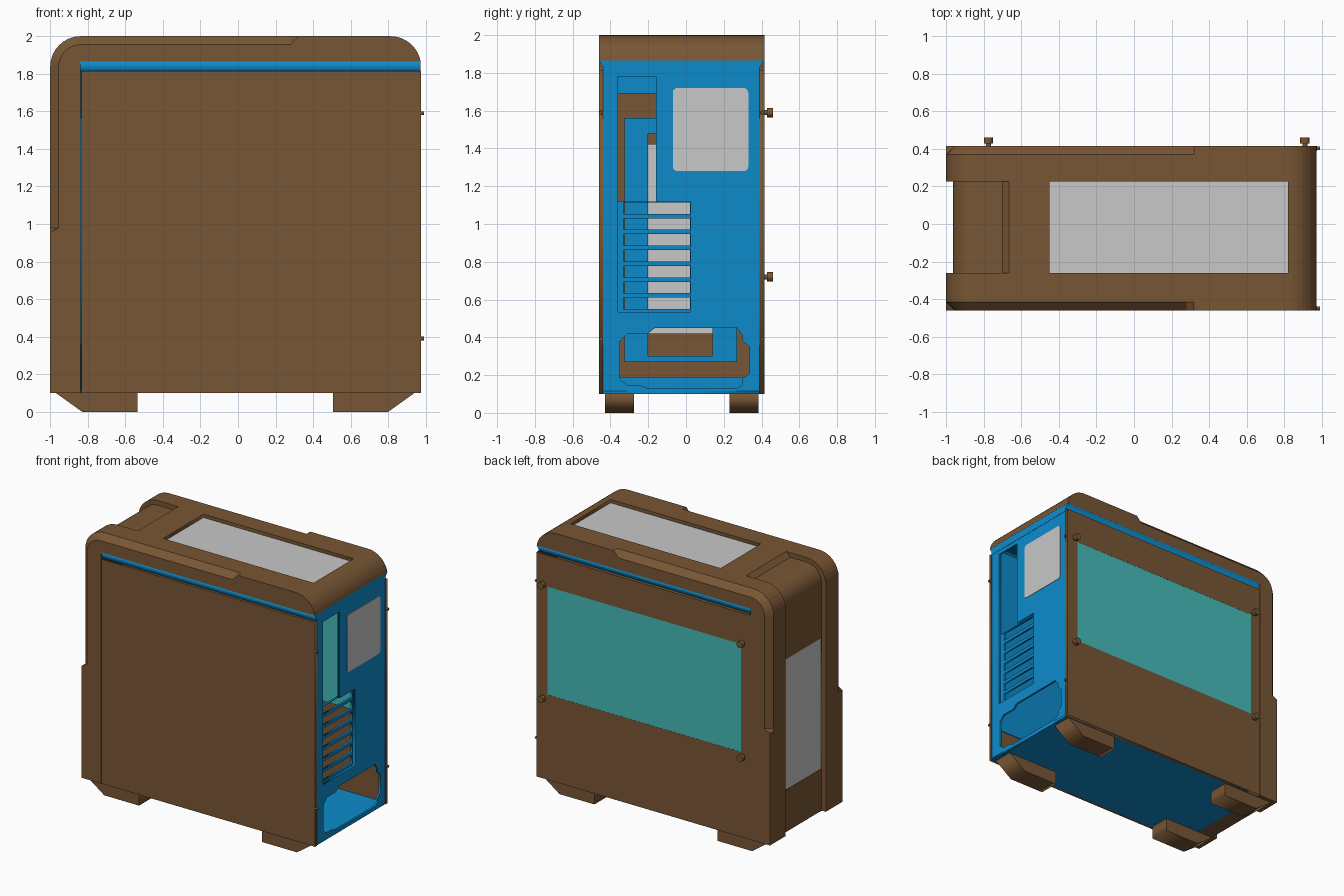
import bpy, bmesh
from math import cos, sin, radians
from mathutils import Matrix

cube = bpy.data.objects.get("Cube")
if cube:
    bpy.data.objects.remove(cube)


def material(name, rgb):
    m = bpy.data.materials.new(name)
    m.use_nodes = True
    m.diffuse_color = (*rgb, 1)
    m.node_tree.nodes["Principled BSDF"].inputs["Base Color"].default_value = (*rgb, 1)
    return m


BROWN = material("brown panel", (0.19, 0.094, 0.035))
BLUE = material("blue chassis", (0.004, 0.26, 0.6))
GREY = material("light grey mesh", (0.58, 0.58, 0.58))
TEAL = material("teal window", (0.06, 0.5, 0.49))

AXES = {"x": Matrix(((0, 0, 1), (1, 0, 0), (0, 1, 0))),
        "y": Matrix(((1, 0, 0), (0, 0, -1), (0, 1, 0))),
        "z": Matrix.Identity(3)}


def finish(name, bm, mat):
    bmesh.ops.remove_doubles(bm, verts=bm.verts, dist=0.0002)
    bmesh.ops.recalc_face_normals(bm, faces=bm.faces)
    mesh = bpy.data.meshes.new(name)
    bm.to_mesh(mesh)
    bm.free()
    mesh.materials.append(mat)
    ob = bpy.data.objects.new(name, mesh)
    bpy.context.collection.objects.link(ob)
    return ob


def rect(u0, u1, v0, v1):
    return [(u0, v0), (u1, v0), (u1, v1), (u0, v1)]


def arc(cx, cy, r, a0, a1, n=8):
    angles = [radians(a0 + (a1 - a0) * i / n) for i in range(n + 1)]
    return [(cx + r * cos(a), cy + r * sin(a)) for a in angles]


def plate(name, axis, lo, hi, mat, outline, *holes):
    """Flat sheet across one axis, with an outline and any number of holes."""
    curve = bpy.data.curves.new(name, "CURVE")
    curve.dimensions, curve.fill_mode = "2D", "BOTH"
    curve.extrude = (hi - lo) / 2
    for loop in (outline, *holes):
        s = curve.splines.new("POLY")
        s.points.add(len(loop) - 1)
        s.use_cyclic_u = True
        for p, (u, v) in zip(s.points, loop):
            p.co = (u, v, 0, 1)
    tmp = bpy.data.objects.new(name + " outline", curve)
    bpy.context.collection.objects.link(tmp)
    bpy.context.view_layer.update()
    mesh = bpy.data.meshes.new_from_object(
        tmp.evaluated_get(bpy.context.evaluated_depsgraph_get()))
    bpy.data.objects.remove(tmp)
    bm = bmesh.new()
    bm.from_mesh(mesh)
    bpy.data.meshes.remove(mesh)
    bm.transform(AXES[axis].to_4x4())
    for v in bm.verts:
        v.co["xyz".index(axis)] += (lo + hi) / 2
    return finish(name, bm, mat)


def cut(ob, cutter):
    cutter.hide_render = True
    cutter.hide_viewport = True
    cutter.display_type = "WIRE"
    mod = ob.modifiers.new("opening", "BOOLEAN")
    mod.object, mod.solver = cutter, "EXACT"
    bpy.context.view_layer.objects.active = ob
    bpy.ops.object.modifier_apply(modifier=mod.name)
    bpy.data.objects.remove(cutter)


Y0, Y1 = -0.46, 0.415          # outer faces of the case
R0, R1 = -0.26, 0.225          # central channel


def shell(name, points):
    """Loft an xz outline across y; each point is x, z, normal, chamfer, channel."""
    sections = [(Y0, 0.045, 0), (Y0 + 0.045, 0, 0), (R0, 0, 0), (R0, 0, 0.035),
                (R1, 0, 0.035), (R1, 0, 0), (Y1 - 0.045, 0, 0), (Y1, 0.045, 0)]
    bm = bmesh.new()
    rings = []
    for y, chamfer, channel in sections:
        ring = []
        for x, z, nx, nz, c, r in points:
            d = chamfer * c + channel * r
            ring.append(bm.verts.new((x - nx * d, y, z - nz * d)))
        rings.append(ring)
    n = len(points)
    for a, b in zip(rings, rings[1:]):
        for i in range(n):
            j = (i + 1) % n
            bm.faces.new((a[i], a[j], b[j], b[i]))
    bm.faces.new(rings[0])
    bm.faces.new(rings[-1])
    bmesh.ops.dissolve_degenerate(bm, dist=0.0002, edges=bm.edges)
    return finish(name, bm, BROWN)


def up(x, c, r):
    return (x, 2, 0, 1, c, r)


def front(z, c):
    return (-1, z, -1, 0, c, 1)


# Top cover with rounded rear edge, chamfered sides and a handle channel
SEAM = -0.838
rear_arc = [(x, z, 0, 1, 0, 0) for x, z in arc(0.812, 1.837, 0.163, 10, 90)]
top_cover = shell("top_cover", rear_arc + [
    up(0.32, 0, 0), up(0.28, 1, 0), up(-0.665, 1, 0), up(-0.7, 1, 1),
    up(SEAM, 1, 1), (SEAM, 1.865, 0, 0, 0, 0)])
cut(top_cover, plate("top_cutter", "z", 1.97, 2.1, BROWN, rect(-0.45, 0.82, R0, R1)))
plate("top_mesh", "z", 1.965, 1.974, GREY, rect(-0.45, 0.82, R0, R1))

# Front cover with a tall channel and an intake opening
front_arc = [(SEAM + 0.162 * nx, 1.838 + 0.162 * nz, nx, nz, 1, 1)
             for nx, nz in arc(0, 0, 1, 90, 180)]
front_cover = shell("front_cover", front_arc + [
    front(0.98, 1), front(0.955, 0), front(0.1, 0),
    (SEAM, 0.1, 0, 0, 0, 0)])
intake = rect(R0 + 0.005, R1 - 0.005, 0.42, 1.42)
cut(front_cover, plate("front_cutter", "x", -1.1, -0.7, BROWN, intake))
plate("front_mesh", "x", -0.962, -0.954, GREY, intake)

# Blue chassis: floor, top rail, front wall, fan bracket and inner tray
C0, C1 = -0.44, 0.39
plate("floor", "z", 0.1, 0.115, BLUE, rect(SEAM, 0.97, C0, C1))
plate("top_rail", "x", SEAM, 0.972, BLUE,
      [(C0, 1.81), (C1, 1.81), (C1, 1.83), (Y1, 1.865), (Y0, 1.865), (C0, 1.83)])
plate("front_wall", "x", SEAM, -0.823, BLUE, rect(C0, C1, 0.1, 1.82),
      rect(-0.4, 0.35, 0.19, 1.69))
plate("fan_bracket", "x", -0.81, -0.795, BLUE, rect(-0.325, 0.27, 0.27, 1.56),
      rect(-0.2, 0.14, 0.3, 1.48))
plate("inner_tray", "y", -0.375, -0.363, BLUE, rect(-0.8, 0.95, 0.32, 1.81))

# Rear wall with port opening, slot bay and power supply opening
psu = [(-0.35, 0.18), (-0.31, 0.145), (-0.24, 0.145), (-0.2, 0.13), (0.27, 0.13),
       (0.3, 0.15), (0.3, 0.18), (0.335, 0.21), (0.335, 0.35), (0.3, 0.38),
       (0.3, 0.41), (0.27, 0.45), (-0.165, 0.45), (-0.2, 0.42), (-0.31, 0.42),
       (-0.35, 0.38)]
bay = [(-0.36, 0.535), (0.025, 0.535), (0.025, 1.12), (-0.16, 1.12),
       (-0.16, 1.78), (-0.36, 1.78)]
plate("rear_wall", "x", 0.955, 0.97, BLUE, rect(C0, C1, 0.1, 1.82), psu, bay)
slots = [rect(-0.33, 0.022, z, z + 0.06) for z in [0.55 + 0.084 * i for i in range(7)]]
plate("slot_panel", "x", 0.935, 0.95, BLUE, rect(-0.37, 0.035, 0.525, 1.12), *slots)

# Exhaust mesh with rounded corners
r = 0.025
exhaust = [p for cy, cz, a in ((0.33 - r, 1.72 - r, 0), (-0.07 + r, 1.72 - r, 90),
                               (-0.07 + r, 1.28 + r, 180), (0.33 - r, 1.28 + r, 270))
           for p in arc(cy, cz, r, a, a + 90, 4)]
plate("exhaust_mesh", "x", 0.952, 0.973, GREY, exhaust)

# Side panels and window
side = rect(-0.834, 0.974, 0.1, 1.815)
window = rect(-0.755, 0.88, 0.75, 1.575)
plate("right_panel", "y", Y0, C0, BROWN, side)
plate("left_panel", "y", C1, Y1, BROWN, side, window)
plate("side_window", "y", C1 + 0.003, Y1 - 0.001, TEAL, window)

# Feet
for y0, y1, label in ((-0.43, -0.275, "right"), (0.23, 0.385, "left")):
    plate("front_foot_" + label, "y", y0, y1, BROWN,
          [(-0.97, 0.1), (-0.83, 0), (-0.535, 0), (-0.535, 0.1)])
    plate("rear_foot_" + label, "y", y0, y1, BROWN,
          [(0.505, 0.1), (0.505, 0), (0.8, 0), (0.94, 0.1)])

# Thumb screws on the window panel, small screws on the rear
for x in (-0.775, 0.91):
    for z in (0.72, 1.59):
        plate("thumb_screw_shaft", "y", Y1 - 0.005, 0.432, BROWN, arc(x, z, 0.014, 0, 345, 11))
        plate("thumb_screw_head", "y", 0.43, 0.461, BROWN, arc(x, z, 0.025, 0, 345, 15))
for y in (-0.45, 0.403):
    for z in (0.39, 1.59):
        plate("rear_screw", "x", 0.97, 0.99, BROWN, arc(y, z, 0.01, 0, 330, 11))
